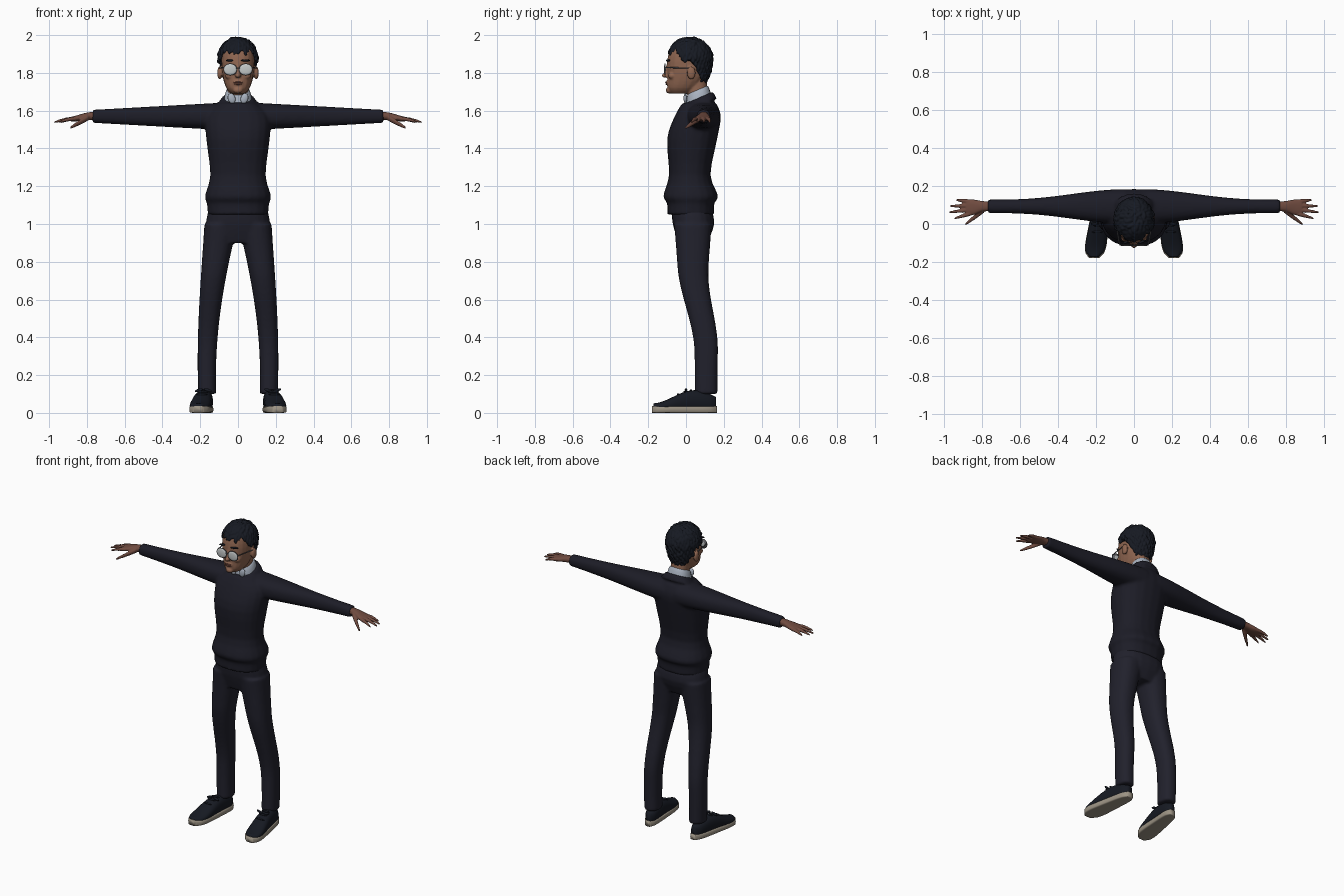
import bpy, bmesh, math, random
from mathutils import Vector, Matrix

random.seed(4)
cube = bpy.data.objects.get("Cube")
if cube:
    bpy.data.objects.remove(cube)


def material(name, *rgb):
    mat = bpy.data.materials.new(name)
    mat.use_nodes = True
    mat.diffuse_color = (*rgb, 1)
    bsdf = mat.node_tree.nodes["Principled BSDF"]
    bsdf.inputs["Base Color"].default_value = (*rgb, 1)
    bsdf.inputs["Roughness"].default_value = .8
    return mat


knit = material("navy knit", .012, .012, .02)
cloth = material("navy trouser cloth", .015, .015, .025)
black = material("blue black", .008, .01, .016)
face_skin = material("face skin", .27, .13, .08)
hand_skin = material("hand skin", .16, .07, .05)
shirt = material("pale blue shirt", .4, .45, .53)
rubber = material("beige rubber", .33, .29, .23)
silver = material("silver lens", .55, .58, .58)
metal = material("grey metal", .12, .12, .13)
lip = material("lip", .19, .07, .05)


def mix(start, end, t):
    return start + (end - start) * t


def ease(t):
    t = min(max(t, 0), 1)
    return t * t * (3 - 2 * t)


def steps(count):
    return [i / count for i in range(count + 1)]


def spline(rings, parts=3):
    """Smooth curve through all rings, so that few are needed."""
    keys = [Vector(ring) for ring in rings]
    last = len(keys) - 1
    result = []
    for i in range(last):
        a, b, c, d = keys[max(i - 1, 0)], keys[i], keys[i + 1], keys[min(i + 2, last)]
        for k in range(parts):
            t = k / parts
            bend = (a * 2 - b * 5 + c * 4 - d) * t + (b * 3 - a - c * 3 + d) * t * t
            result.append(b + (c - a + bend) * t / 2)
    return result + [keys[last]]


def loft(bm, axis, rings, power=2.3, segments=20, tilt=0, sides=(1,)):
    """Closed skin over rings of centre x, y, z and two half widths."""
    across = Vector((0, 1, 0)) if axis == "x" else Vector((1, 0, 0))
    along = Vector((0, math.cos(tilt), math.sin(tilt))) if axis == "z" else Vector((0, 0, 1))

    def squarish(value):
        return math.copysign(abs(value) ** (2 / power), value)

    for side in sides:
        loops = []
        for x, y, z, wide, deep in spline(rings):
            loop = []
            for i in range(segments):
                angle = math.tau * i / segments
                point = Vector((x, y, z)) + across * wide * squarish(math.cos(angle))
                point += along * deep * squarish(math.sin(angle))
                point.x *= side
                loop.append(bm.verts.new(point))
            loops.append(loop)
        faces = [bm.faces.new(loops[0]), bm.faces.new(loops[-1])]
        for low, high in zip(loops, loops[1:]):
            for i in range(segments):
                faces.append(bm.faces.new((low[i - 1], low[i], high[i], high[i - 1])))
        bmesh.ops.recalc_face_normals(bm, faces=faces)


def tube(bm, axis, start, end, thick, thin, sag=0, sides=(1, -1)):
    """Tapered round bar that droops by sag towards its end."""
    rings = []
    for t in steps(4):
        centre = Vector(start).lerp(Vector(end), t)
        radius = mix(thick, thin, t * t)
        rings.append((centre.x, centre.y, centre.z - sag * t * t, radius, radius))
    loft(bm, axis, rings, power=2, segments=10, sides=sides)


def blob(bm, centre, radii, turn=Matrix(), sides=(1,)):
    for side in sides:
        place = Matrix.Translation((centre[0] * side, centre[1], centre[2]))
        bmesh.ops.create_uvsphere(bm, u_segments=16, v_segments=10, radius=1,
                                  matrix=place @ turn @ Matrix.Diagonal((*radii, 1)))


def finish(name, bm, mat, voxel=0, relax=3):
    """Make the object; a voxel size fuses its pieces into one skin."""
    mesh = bpy.data.meshes.new(name)
    bm.to_mesh(mesh)
    bm.free()
    mesh.materials.append(mat)
    mesh.shade_smooth()
    body = bpy.data.objects.new(name, mesh)
    bpy.context.collection.objects.link(body)
    if voxel:
        fuse = body.modifiers.new("fuse", "REMESH")
        fuse.mode, fuse.voxel_size, fuse.use_smooth_shade = "VOXEL", voxel, True
        soften = body.modifiers.new("soften", "SMOOTH")
        soften.factor, soften.iterations = .5, relax


def span(z, front, back, half):
    """Level ring from its front, back and half width."""
    return (0, (front + back) / 2, z, half, (back - front) / 2)


both = (1, -1)

# Sweater: torso with gathered hem, tilted neck rib, tapering sleeves
bm = bmesh.new()
loft(bm, "z", [span(1.05, -.1, .15, .16), span(1.11, -.1, .15, .165),
               span(1.15, -.12, .17, .175), span(1.26, -.09, .13, .147),
               span(1.45, -.1, .165, .168), span(1.57, -.06, .185, .17),
               span(1.64, -.02, .16, .1)])
loft(bm, "z", [(0, .08, 1.63, .11, .09), (0, .07, 1.67, .08, .08)], tilt=.4)
loft(bm, "x", [(mix(.04, .77, t), .093, 1.57, .036 + .055 * math.cos(t * math.pi / 2) ** 3,
                mix(.075, .035, t)) for t in steps(9)], sides=both)
finish("sweater", bm, knit, voxel=.009, relax=5)

# Trousers: pelvis and two legs that lean outward and back
bm = bmesh.new()
loft(bm, "z", [span(1.1, -.08, .13, .15), span(1, -.07, .15, .17), span(.9, -.04, .11, .15)])
loft(bm, "z", [(.09 + .075 * math.sin(1.8 * t), .037 + .07 * ease(t * 2 - .5), mix(1, .1, t),
                .048 + .04 * (1 - t) ** 2, .06 + .04 * (1 - t) ** 2)
               for t in steps(10)], sides=both)
finish("trousers", bm, cloth, voxel=.009, relax=4)


# Shoes: one outline rule serves soles and uppers
def shoe_rings(low, grow, height):
    rings = []
    for t in steps(14):
        along = mix(.02, .98, t)
        rounding = math.sqrt(1 - abs(2 * along - 1) ** 5)
        half = height(along) / 2
        rings.append((mix(.165, .21, t), mix(.165, -.18, t) * grow, low + half,
                      mix(.043, .06, ease(t)) * rounding * grow, half))
    return rings


def instep(t):
    return .04 + .07 * math.cos((t - .35) * 2.4) ** 2


bm = bmesh.new()
loft(bm, "y", shoe_rings(0, 1, lambda t: .036), power=6, sides=both)
finish("shoe_soles", bm, rubber)
bm = bmesh.new()
loft(bm, "y", shoe_rings(.01, .96, instep), power=2.5, sides=both)
finish("shoe_uppers", bm, black)

# Laces: crossing bars and a bow
bm = bmesh.new()
for t in (.4, .5, .6):
    blob(bm, (mix(.165, .21, t), mix(.165, -.18, t), instep(t) + .01), (.03, .006, .006),
         sides=both)
for lean in both:
    blob(bm, (.183 + lean * .024, 0, .12), (.022, .007, .008),
         Matrix.Rotation(-lean * .3, 4, "Y"), sides=both)
finish("laces", bm, black)

# Hands: palm, four fanned fingers and a thumb
bm = bmesh.new()
loft(bm, "x", [(.75, .093, 1.573, .026, .022), (.8, .093, 1.57, .028, .02),
               (.85, .088, 1.56, .042, .016), (.885, .088, 1.555, .038, .012)], sides=both)
for k in range(4):
    reach = .975 - .015 * (k - 1.4) ** 2
    tube(bm, "x", (.86, .055 + .021 * k, 1.557), (reach, .03 + .032 * k, 1.557),
         thick=.0115, thin=.005, sag=.018)
tube(bm, "x", (.79, .075, 1.565), (.887, 0, 1.51), thick=.016, thin=.007)
finish("hands", bm, hand_skin, voxel=.0045, relax=2)

# Head: skull and jaw, neck, nose, ears, cheeks and chin
bm = bmesh.new()
loft(bm, "z", [span(1.69, -.08, .02, .035), span(1.72, -.098, .06, .062),
               span(1.78, -.098, .105, .081), span(1.86, -.1, .12, .089),
               span(1.93, -.08, .11, .08), span(1.965, -.03, .07, .045)])
loft(bm, "z", [(0, .085, 1.6, .065, .06), (0, .065, 1.68, .057, .056),
               (0, .05, 1.78, .055, .055)])
tube(bm, "z", (0, -.093, 1.85), (0, -.108, 1.778), thick=.009, thin=.017, sides=(1,))
blob(bm, (0, -.114, 1.786), (.012, .014, .012))
blob(bm, (.097, .028, 1.8), (.013, .023, .035), sides=both)
blob(bm, (.045, -.074, 1.785), (.024, .02, .02), sides=both)
blob(bm, (0, -.09, 1.708), (.026, .017, .017))
blob(bm, (0, -.096, 1.748), (.026, .01, .014))
finish("head", bm, face_skin, voxel=.005)

# Mouth
bm = bmesh.new()
for height in (1.741, 1.75):
    blob(bm, (0, -.104, height), (.023, .006, .004))
finish("lips", bm, lip)

# Eyebrows
bm = bmesh.new()
blob(bm, (.04, -.095, 1.866), (.026, .006, .006), Matrix.Rotation(.4, 4, "Z"), sides=both)
finish("eyebrows", bm, black)

# Glasses: lenses, rims, bridge and temples
bm = bmesh.new()
blob(bm, (.041, -.112, 1.818), (.034, .005, .029), sides=both)
finish("lenses", bm, silver)
bm = bmesh.new()
loft(bm, "y", [(.041, y, 1.818, .036, .031) for y in (-.113, -.108)], sides=both)
blob(bm, (0, -.114, 1.826), (.012, .003, .003))
tube(bm, "y", (.076, -.109, 1.828), (.1, .03, 1.826), thick=.003, thin=.003)
finish("glasses_frame", bm, metal)

# Shirt collar: tilted band and two folded points
bm = bmesh.new()
loft(bm, "z", [(0, .068, 1.65, .076, .074), (0, .064, 1.69, .068, .065),
               (0, .062, 1.71, .059, .057)], tilt=.4)
blob(bm, (.034, -.004, 1.665), (.02, .009, .028), Matrix.Rotation(.3, 4, "Y"), sides=(1,))
blob(bm, (-.034, -.004, 1.665), (.02, .009, .028), Matrix.Rotation(-.3, 4, "Y"))
finish("shirt_collar", bm, shirt)

# Hair: scalp cap tucked in below the hairline, covered with combed locks
centre = Vector((0, .022, 1.868))
crown = Vector((.01, .05, 2))


def scalp(d):
    return centre + Vector((d.x * .1, d.y * .114, d.z * (.115 if d.z > 0 else .165)))


def in_hair(p):
    if p.y < -.04:
        return p.z > 1.91
    if p.y < .05:
        return p.z > 1.87 - p.y * .75
    return p.z > max(1.94 - p.y * 2.2, 1.745)


bm = bmesh.new()
bmesh.ops.create_uvsphere(bm, u_segments=48, v_segments=32, radius=1)
for vert in bm.verts:
    point = scalp(vert.co)
    vert.co = point if in_hair(point) else centre.lerp(point, .72)
count = 330
for i in range(count):
    height = 1 - (2 * i + 1) / count
    angle = i * math.pi * (3 - math.sqrt(5))
    ring = math.sqrt(1 - height * height)
    out = Vector((math.cos(angle) * ring, math.sin(angle) * ring, height))
    root = scalp(out)
    if in_hair(root):
        flow = root - crown + Vector([random.uniform(-.05, .05) for _ in range(3)])
        flow = (flow - out * flow.dot(out)).normalized()
        flow = (flow + out * random.uniform(0, .35)).normalized()
        across = out.cross(flow).normalized()
        turn = Matrix((across, flow, across.cross(flow))).transposed().to_4x4()
        size = random.uniform(.8, 1.2) * (1 if root.z > centre.z else .75)
        blob(bm, root, Vector((.01, .023, .01)) * size, turn)
finish("hair", bm, black, voxel=.004, relax=1)
